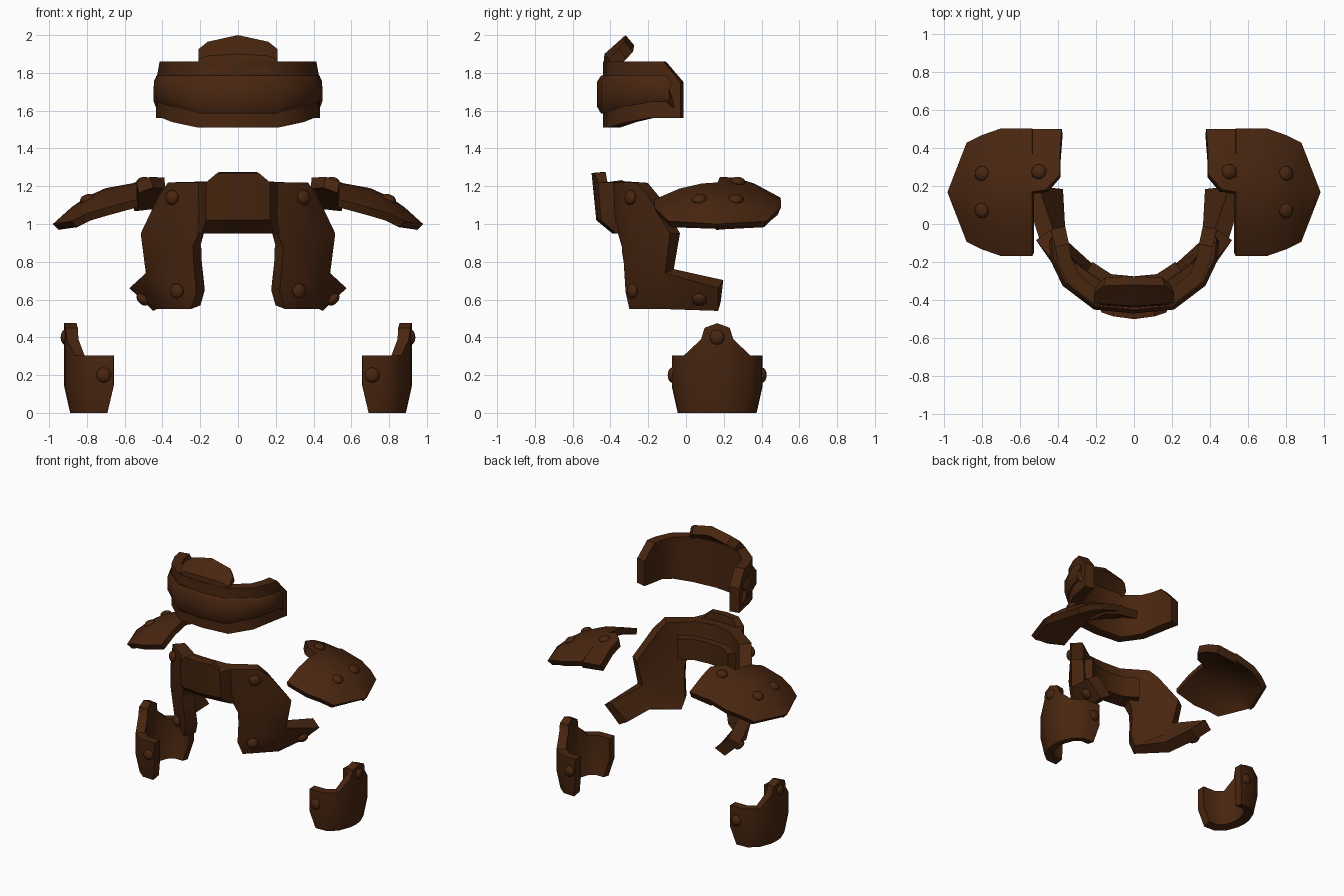
import bpy
import math
from mathutils import Vector

cube = bpy.data.objects.get("Cube")
if cube:
    bpy.data.objects.remove(cube, do_unlink=True)

leather = bpy.data.materials.new("dark_brown_leather")
leather.use_nodes = True
BROWN = (0.066, 0.019, 0.005, 1)
leather.diffuse_color = BROWN
leather.node_tree.nodes["Principled BSDF"].inputs["Base Color"].default_value = BROWN


def finish(obj):
    """Apply modifiers, then smooth the soft edges."""
    bpy.ops.object.select_all(action='DESELECT')
    obj.select_set(True)
    bpy.context.view_layer.objects.active = obj
    for mod in list(obj.modifiers):
        bpy.ops.object.modifier_apply(modifier=mod.name)
    bpy.ops.object.shade_smooth_by_angle(angle=math.radians(38))


def mirror(obj):
    mod = obj.modifiers.new("mirror", 'MIRROR')
    mod.use_clip = True
    mod.merge_threshold = 0.0005


def plate(name, columns, thickness):
    """Mirrored leather sheet from columns of points (low to high), thickened inward."""
    n = len(columns[0])
    verts = [p for col in columns for p in col]
    faces = []
    for i in range(len(columns) - 1):
        for j in range(n - 1):
            a, b = i * n + j, (i + 1) * n + j
            quad = []
            for k in (a, b, b + 1, a + 1):
                if all((Vector(verts[k]) - Vector(verts[q])).length > 1e-4 for q in quad):
                    quad.append(k)
            if len(quad) > 2:
                faces.append(quad)
    mesh = bpy.data.meshes.new(name)
    mesh.from_pydata(verts, [], faces)
    mesh.materials.append(leather)
    obj = bpy.data.objects.new(name, mesh)
    bpy.context.collection.objects.link(obj)
    mirror(obj)
    weld = obj.modifiers.new("weld", 'WELD')
    weld.merge_threshold = 0.0005
    solid = obj.modifiers.new("solid", 'SOLIDIFY')
    solid.thickness = thickness
    solid.offset = -1
    finish(obj)


def rivet(name, pos, normal, radius=0.04):
    """Mirrored flattened stud facing along the normal."""
    bpy.ops.mesh.primitive_uv_sphere_add(segments=14, ring_count=8, radius=radius)
    obj = bpy.context.object
    obj.name = name
    turn = Vector(normal).to_track_quat('Z', 'Y')
    for v in obj.data.vertices:
        v.co.z *= 0.6
        v.co = turn @ v.co + Vector(pos)
    obj.data.materials.append(leather)
    mirror(obj)
    finish(obj)


def wall(points):
    """Upright columns from (x, y, low, high)."""
    return [[(x, y, lo), (x, y, (lo + hi) / 2), (x, y, hi)] for x, y, lo, hi in points]


# Headband: main wrap, raised strip and brow crest
plate("headband", wall([
    (0, -.44, 1.51, 1.86), (.21, -.42, 1.51, 1.86), (.35, -.31, 1.54, 1.86),
    (.40, -.20, 1.56, 1.86), (.415, -.12, 1.56, 1.86), (.435, -.028, 1.56, 1.75)]), .075)
plate("headband_strip", [
    [(x * .97, y + .02, lo - .015), (x, y, lo + .02), (x, y, hi - .02), (x * .97, y + .02, hi + .01)]
    for x, y, lo, hi in [
        (0, -.47, 1.60, 1.775), (.21, -.45, 1.60, 1.775), (.375, -.325, 1.64, 1.775),
        (.435, -.20, 1.66, 1.775), (.445, -.12, 1.66, 1.775), (.447, -.09, 1.63, 1.73)]], .035)
plate("headband_crest", [
    [(0, -.44, 1.8), (0, -.432, 1.90), (0, -.32, 2.0)],
    [(.16, -.428, 1.8), (.16, -.42, 1.89), (.16, -.325, 1.965)],
    [(.21, -.42, 1.8), (.21, -.41, 1.87), (.21, -.36, 1.925)]], .07)

# Harness: strap sections from the chest centre, down the side, round the waist
plate("harness_strap", [
    [(0, -.39, .95), (0, -.41, 1.08), (0, -.43, 1.22)],
    [(.21, -.36, .95), (.19, -.39, 1.08), (.17, -.41, 1.22)],
    [(.24, -.34, .88), (.33, -.31, 1.06), (.37, -.27, 1.22)],
    [(.238, -.34, .86), (.37, -.28, .98), (.42, -.20, 1.15)],
    [(.235, -.33, .80), (.40, -.25, .88), (.515, -.085, .95)],
    [(.22, -.32, .64), (.37, -.25, .68), (.488, -.11, .74)],
    [(.25, -.30, .55), (.39, -.21, .62), (.488, -.11, .74)],
    [(.43, -.12, .55), (.46, -.11, .64), (.488, -.11, .74)],
    [(.45, .17, .54), (.51, .17, .60), (.575, .17, .66)]], .09)
plate("chest_plate", [
    [(0, -.39, .95), (0, -.475, 1.02), (0, -.50, 1.27)],
    [(.11, -.38, .95), (.12, -.465, 1.02), (.11, -.485, 1.27)],
    [(.19, -.37, .95), (.17, -.45, 1.02), (.17, -.465, 1.22)],
    [(.225, -.355, .95), (.21, -.37, 1.02), (.21, -.38, 1.22)]], .06)
plate("chest_lining", wall([
    (0, -.335, .96, 1.12), (.14, -.32, .96, 1.12), (.25, -.25, .96, 1.12)]), .06)
rivet("harness_shoulder_rivet", (.35, -.295, 1.14), (.6, -.8, .1))
rivet("harness_hip_rivet", (.325, -.285, .645), (.5, -.85, 0))
rivet("harness_waist_rivet", (.505, .07, .60), (.7, -.15, -.7))

# Shoulder pads: crowned plate with an inner flap on the rear half
MID = .167


def crown(x, half_width, top, edge):
    return [(x, MID + half_width * t, top - (top - edge) * t * t)
            for t in (-1, -.6, -.25, 0, .25, .6, 1)]


plate("shoulder_pads", [
    crown(.535, .335, 1.22, 1.13), crown(.70, .335, 1.19, 1.085),
    crown(.80, .30, 1.145, 1.055), crown(.88, .26, 1.09, 1.015),
    crown(.98, .002, 1.0, 1.0)], .045)
plate("shoulder_flaps", [
    [(.39, .26, 1.245), (.39, .36, 1.215), (.38, .50, 1.14)],
    [(.465, .18, 1.25), (.47, .34, 1.22), (.47, .50, 1.13)],
    [(.56, .165, 1.215), (.56, .34, 1.19), (.56, .50, 1.12)]], .06)
for y in (.07, .265):
    rivet("shoulder_rivet", (.80, y, 1.132), (.45, y - MID, 1))
rivet("flap_rivet", (.50, .275, 1.225), (.15, .1, 1))

# Bracers: half tubes open toward the body, with a raised outer tab
half = [(.66, -.075, .305), (.78, -.07, .305), (.865, -.01, .305),
        (.905, .08, .39), (.912, .098, .45), (.92, .165, .475)]
full = half + [(x, .33 - y, z) for x, y, z in reversed(half[:-1])]
plate("bracers", [
    [(.79 + (x - .79) * .76, .165 + (y - .165) * .87, 0), (x, y, .14), (x, y, z)]
    for x, y, z in full], .065)
for side in (-1, 1):
    rivet("bracer_side_rivet", (.71, .165 + side * .238, .20), (0, side, 0))
rivet("bracer_tab_rivet", (.915, .165, .40), (1, 0, 0))
